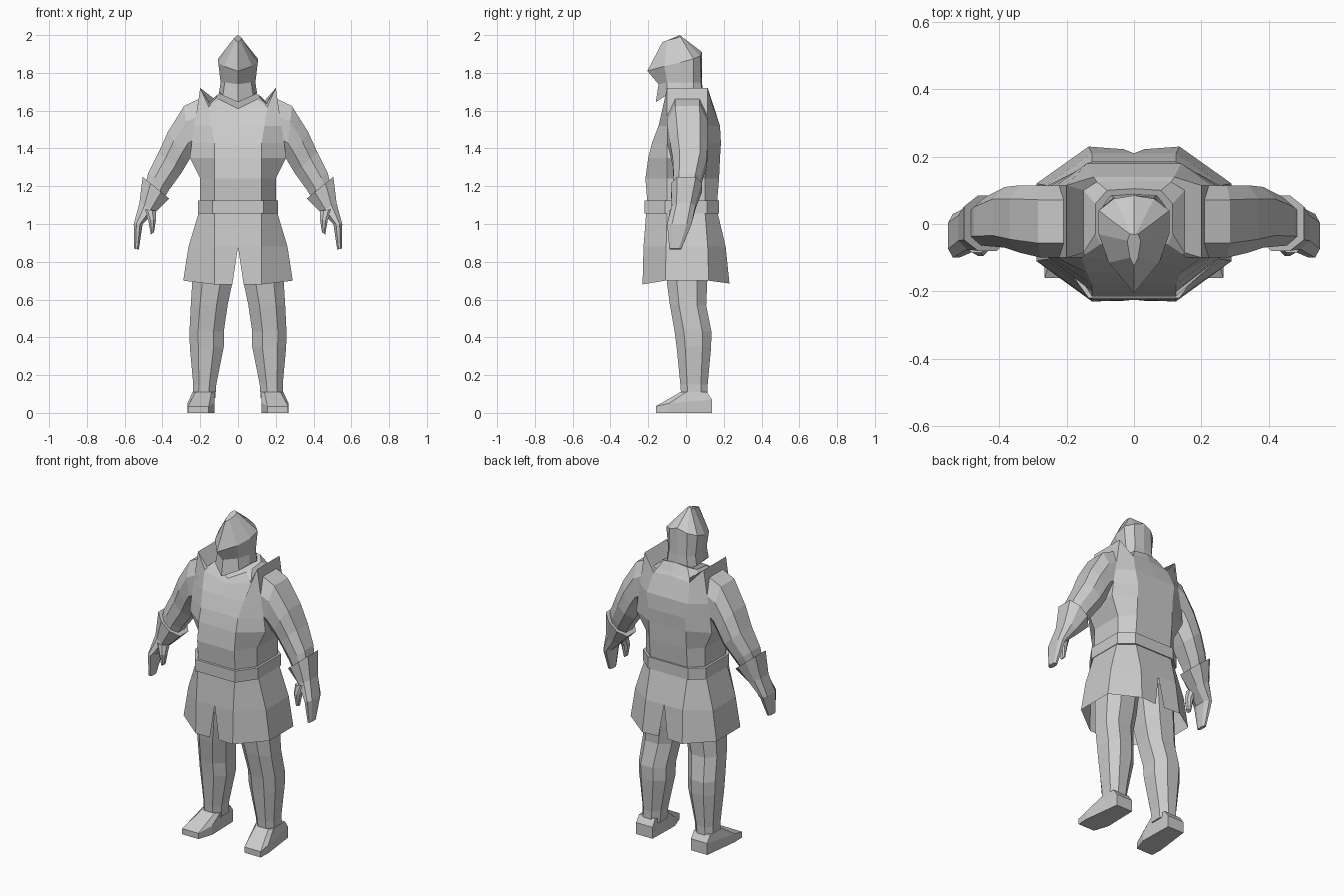
import bpy, bmesh

grey = bpy.data.materials.new("plain_grey")
grey.diffuse_color = (0.6, 0.6, 0.6, 1)


def finish(name, bm, mirror=False):
    bmesh.ops.recalc_face_normals(bm, faces=bm.faces)
    mesh = bpy.data.meshes.new(name)
    bm.to_mesh(mesh)
    bm.free()
    mesh.materials.append(grey)
    obj = bpy.data.objects.new(name, mesh)
    bpy.context.collection.objects.link(obj)
    if mirror:
        obj.modifiers.new("mirror", 'MIRROR').merge_threshold = 0.002
    return obj


def loft(name, rings, closed=True, cap=True, mirror=False):
    """Skin a list of equally long point rings."""
    bm = bmesh.new()
    rows = [[bm.verts.new(p) for p in r] for r in rings]
    n = len(rows[0])
    for a, b in zip(rows, rows[1:]):
        for i in range(n if closed else n - 1):
            j = (i + 1) % n
            bm.faces.new((a[i], a[j], b[j], b[i]))
    if cap:
        bm.faces.new(rows[0])
        bm.faces.new(rows[-1])
    return finish(name, bm, mirror)


def both(half):
    """Complete a half ring running from front centre to back centre."""
    return half + [(-x, y, z) for x, y, z in half[-2:0:-1]]


def body(z, front, edge, side, sf, sb, back):
    return [(0, front, z), (edge, front, z), (side, sf, z),
            (side, sb, z), (edge, back, z), (0, back, z)]


def limb(outer, inner, y0, y1):
    """Eight-sided limb section between an outer and an inner (x, z) point."""
    def at(t, s):
        return (outer[0] + (inner[0] - outer[0]) * t, y0 + (y1 - y0) * s,
                outer[1] + (inner[1] - outer[1]) * t)
    return [at(0, .2), at(0, .8), at(.3, 1), at(.7, 1),
            at(1, .75), at(1, .25), at(.7, 0), at(.3, 0)]


# Torso, rising to a ridge on each shoulder and closing at the collar
torso = [both(body(*r)) for r in (
    (1.06, -.20, .125, .20, -.10, .10, .16),
    (1.24, -.215, .125, .20, -.10, .10, .175),
    (1.35, -.20, .125, .255, -.10, .115, .18),
    (1.43, -.18, .125, .245, -.10, .115, .185),
    (1.52, -.145, .14, .23, -.10, .115, .18))]
torso.append(both([(0, -.11, 1.58), (.155, -.10, 1.62), (.20, -.10, 1.72),
                   (.20, .115, 1.72), (.12, .14, 1.63), (0, .14, 1.64)]))
torso.append(both([(0, -.105, 1.59), (.145, -.09, 1.63), (.15, -.085, 1.635),
                   (.15, .10, 1.645), (.11, .125, 1.65), (0, .13, 1.66)]))
torso.append(both([(0, -.10, 1.61), (.10, -.06, 1.66), (.115, -.03, 1.67),
                   (.115, .06, 1.68), (.08, .10, 1.70), (0, .105, 1.71)]))
loft("torso", torso)

# Belt
loft("belt", [both(body(z, -.22, .135, .213, -.11, .11, .175))
              for z in (1.055, 1.125)])

# Tunic skirt, one half mirrored, with slits at front and back
skirt = [body(1.07, -.21, .125, .205, -.10, .10, .165),
         body(.88, -.225, .125, .262, -.105, .115, .21),
         [(.03, -.228, .68), (.125, -.23, .68), (.29, -.11, .70),
          (.29, .12, .70), (.135, .23, .685), (.03, .222, .685)]]
loft("skirt", skirt, closed=False, cap=False, mirror=True)

# Helmet: crown, visor and neck guard
brim = [(0, -.205, 1.81), (.075, -.115, 1.835), (.105, -.03, 1.855),
        (.105, .04, 1.875), (.06, .075, 1.89), (0, .085, 1.91)]
guard = [(0, -.145, 1.74), (.07, -.10, 1.75), (.092, -.02, 1.75),
         (.092, .04, 1.75), (.06, .08, 1.75), (0, .085, 1.75)]
chin = [(0, -.16, 1.645), (.08, -.105, 1.68), (.10, -.03, 1.70),
        (.10, .04, 1.69), (.07, .085, 1.68), (0, .09, 1.68)]
crown = [(0, -.125, 1.963), (.012, -.10, 1.972), (.02, -.05, 1.985),
         (.012, -.03, 1.992), (.005, -.03, 1.997), (0, -.033, 2.0)]
loft("helmet", [both(r) for r in (chin, guard, brim, crown)])

# Arms
loft("arm", [limb(*r) for r in (
    ((.20, 1.665), (.20, 1.38), -.10, .115),
    ((.285, 1.625), (.255, 1.345), -.10, .115),
    ((.37, 1.49), (.27, 1.32), -.085, .115),
    ((.42, 1.38), (.30, 1.27), -.07, .11),
    ((.475, 1.27), (.365, 1.18), -.065, .08),
    ((.505, 1.15), (.42, 1.09), -.06, .04))], mirror=True)

# Flared glove cuff and hand
loft("glove", [limb(*r) for r in (
    ((.505, 1.25), (.365, 1.135), -.08, .085),
    ((.522, 1.11), (.435, 1.065), -.075, .05),
    ((.552, 1.0), (.505, 1.0), -.10, .03),
    ((.55, .87), (.525, .865), -.088, -.025))], mirror=True)
loft("thumb", [limb(*r) for r in (
    ((.50, 1.08), (.435, 1.07), -.085, -.02),
    ((.475, 1.02), (.435, 1.02), -.095, -.045),
    ((.462, .945), (.445, .955), -.085, -.055))], mirror=True)


def leg_ring(z, x0, x1, y0, y1):
    w, d = x1 - x0, y1 - y0
    return [(x0 + w * a, y0 + d * b, z) for a, b in (
        (.3, 0), (.75, 0), (1, .25), (1, .75), (.75, 1), (.3, 1), (0, .75), (0, .25))]


# Legs
loft("leg", [leg_ring(*r) for r in (
    (.90, .003, .235, -.12, .12),
    (.68, .032, .243, -.10, .112),
    (.57, .055, .25, -.085, .107),
    (.43, .075, .257, -.06, .135),
    (.35, .075, .255, -.05, .133),
    (.15, .115, .237, -.03, .115),
    (.08, .12, .24, -.025, .115))], mirror=True)

# Shoes: ankle ring, upper ring sloping down to the toe, sole
ankle = [(.14, -.03, .11), (.225, -.03, .11), (.24, .0, .11),
         (.24, .11, .11), (.13, .11, .11), (.12, .0, .11)]
outline = [(.155, -.16), (.265, -.16), (.268, -.09),
           (.24, .138), (.13, .138), (.125, -.07)]
upper = [(x, y, z) for (x, y), z in zip(outline, (.035, .035, .05, .07, .07, .055))]
sole = [(x, y, 0) for x, y in outline]
loft("shoe", [ankle, upper, sole], mirror=True)
